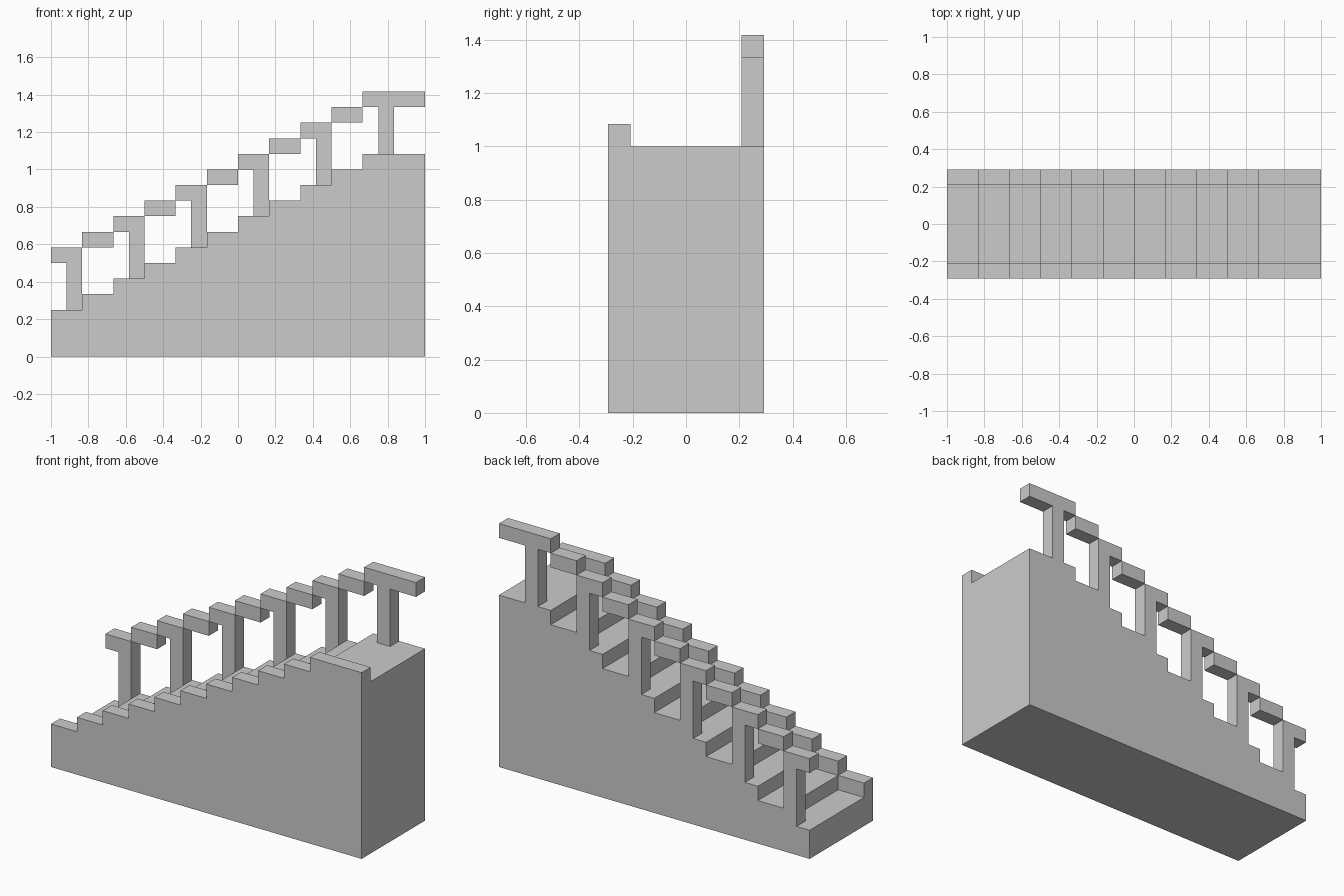
import bpy, bmesh

if "Cube" in bpy.data.objects:
    bpy.data.objects.remove(bpy.data.objects["Cube"])

U = 1 / 12            # one module
STEPS = 11            # last step is a double-length landing
Y_FRONT, Y_BACK = -3.5 * U, 3.5 * U


def add_object(name, bm):
    bmesh.ops.recalc_face_normals(bm, faces=bm.faces[:])
    mesh = bpy.data.meshes.new(name)
    bm.to_mesh(mesh)
    bm.free()
    obj = bpy.data.objects.new(name, mesh)
    bpy.context.collection.objects.link(obj)
    return obj


def step_span(i):
    x0 = -1 + 2 * U * i
    return x0, (1 if i == STEPS - 1 else x0 + 2 * U)


def stepped_solid(name, first_height, y0, y1):
    """Extrude a staircase profile from y0 to y1."""
    profile = [(1, 0), (-1, 0)]
    for i in range(STEPS):
        profile += [(x, first_height + i * U) for x in step_span(i)]
    bm = bmesh.new()
    face = bm.faces.new([bm.verts.new((x, y0, z)) for x, z in profile])
    ext = bmesh.ops.extrude_face_region(bm, geom=[face])
    moved = [v for v in ext["geom"] if isinstance(v, bmesh.types.BMVert)]
    bmesh.ops.translate(bm, verts=moved, vec=(0, y1 - y0, 0))
    return add_object(name, bm)


def box(name, x0, x1, y0, y1, z0, z1):
    bm = bmesh.new()
    bmesh.ops.create_cube(bm, size=1)
    bmesh.ops.scale(bm, verts=bm.verts, vec=(x1 - x0, y1 - y0, z1 - z0))
    bmesh.ops.translate(bm, verts=bm.verts,
                        vec=((x0 + x1) / 2, (y0 + y1) / 2, (z0 + z1) / 2))
    return add_object(name, bm)


# Stair treads and the raised curb wall along the front
stepped_solid("stair_body", 2 * U, Y_FRONT + U, Y_BACK)
stepped_solid("front_curb", 3 * U, Y_FRONT, Y_FRONT + U)

# Stepped handrail along the back, with a post on every second step
for i in range(STEPS):
    x0, x1 = step_span(i)
    z = i * U
    box(f"handrail_{i}", x0, x1, Y_BACK - U, Y_BACK, z + 6 * U, z + 7 * U)
    if i % 2 == 0:
        box(f"rail_post_{i}", x0 + U, x0 + 2 * U, Y_BACK - U, Y_BACK,
            z + 2 * U, z + 6 * U)
